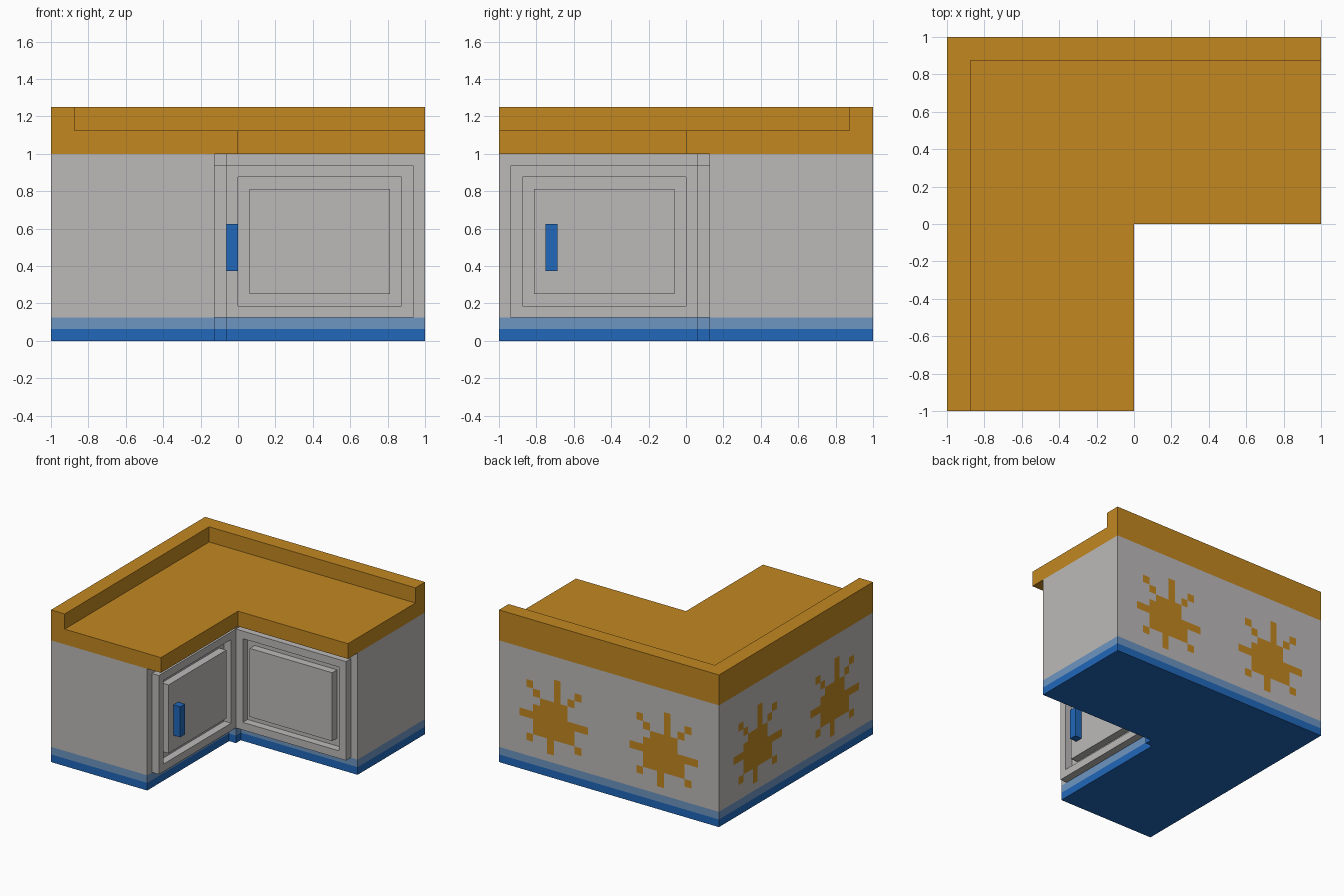
import bpy, bmesh

if "Cube" in bpy.data.objects:
    bpy.data.objects.remove(bpy.data.objects["Cube"])

P = 1 / 16  # design grid step


def srgb(r, g, b):
    def lin(c):
        c /= 255
        return c / 12.92 if c <= 0.04045 else ((c + 0.055) / 1.055) ** 2.4
    return (lin(r), lin(g), lin(b), 1)


def material(name, rgb):
    m = bpy.data.materials.new(name)
    m.diffuse_color = srgb(*rgb)
    m.use_nodes = True
    m.node_tree.nodes["Principled BSDF"].inputs["Base Color"].default_value = m.diffuse_color
    return m


ORANGE = material("orange", (194, 135, 33))
GREY = material("light grey", (188, 186, 185))
BLUE = material("blue", (33, 104, 186))
PALE = material("pale blue", (109, 149, 193))


def finish(name, bm, mats, recalc=True):
    if recalc:
        bmesh.ops.recalc_face_normals(bm, faces=bm.faces)
    me = bpy.data.meshes.new(name)
    bm.to_mesh(me)
    bm.free()
    for m in mats:
        me.materials.append(m)
    ob = bpy.data.objects.new(name, me)
    bpy.context.collection.objects.link(ob)
    return ob


def prism(bm, outline, levels):
    """Extrude a floor outline through the given heights, one band per gap."""
    rings = [[bm.verts.new((x, y, z)) for x, y in outline] for z in levels]
    n = len(outline)
    bm.faces.new(rings[0][::-1])
    for band, (a, b) in enumerate(zip(rings, rings[1:])):
        for i in range(n):
            j = (i + 1) % n
            bm.faces.new((a[i], a[j], b[j], b[i])).material_index = band
    bm.faces.new(rings[-1]).material_index = len(levels) - 2


def box(bm, x0, x1, y0, y1, z0, z1):
    prism(bm, [(x0, y0), (x1, y0), (x1, y1), (x0, y1)], [z0, z1])


def l_shape(ix, iy):
    return [(-1, -1), (ix, -1), (ix, iy), (1, iy), (1, 1), (-1, 1)]


# Cabinet body with painted plinth bands and a post in the inner corner
bm = bmesh.new()
prism(bm, [(-1, -1), (-2 * P, -1), (-2 * P, P), (-P, P), (-P, 2 * P),
           (1, 2 * P), (1, 1), (-1, 1)], [0, P, 2 * P, 1])
finish("cabinet_body", bm, [BLUE, PALE, GREY])

# Worktop slab and raised rim along the two walls
bm = bmesh.new()
prism(bm, l_shape(0, 0), [1, 1.125])
finish("worktop", bm, [ORANGE])
bm = bmesh.new()
prism(bm, l_shape(-0.875, 0.875), [1.125, 1.25])
finish("worktop_rim", bm, [ORANGE])


# Doors: a square frame and a centre panel with a groove between them
def door(name, swap):
    y0, y1 = P, 2 * P
    parts = {
        "frame": [(-P, 0, 2 * P, 15 * P), (14 * P, 15 * P, 2 * P, 15 * P),
                  (0, 14 * P, 2 * P, 3 * P), (0, 14 * P, 14 * P, 15 * P)],
        "panel": [(P, 13 * P, 4 * P, 13 * P)],
    }
    for part, boxes in parts.items():
        bm = bmesh.new()
        for x0, x1, z0, z1 in boxes:
            box(bm, x0, x1, y0, y1, z0, z1)
        if swap:
            for v in bm.verts:
                v.co.x, v.co.y = -v.co.y, -v.co.x
        finish(f"{name}_{part}", bm, [GREY])


door("right_door", False)
door("left_door", True)

# Handle on the left door
bm = bmesh.new()
box(bm, -P, 0, -12 * P, -11 * P, 6 * P, 10 * P)
finish("door_handle", bm, [BLUE])

# Painted splats: (row, first column, last column) on a 16 x 16 grid
SPLAT = [(12, 8, 8), (11, 8, 8), (10, 8, 8), (9, 6, 9), (8, 5, 9), (7, 3, 12),
         (6, 5, 10), (5, 6, 9), (4, 7, 7), (3, 7, 7),
         (11, 4, 4), (10, 5, 5), (10, 10, 10), (11, 11, 11),
         (4, 4, 4), (5, 5, 5), (5, 10, 10), (4, 11, 11)]
OFF = 1.002


def splats(name, place):
    bm = bmesh.new()
    for start in (0, 1):
        for row, c0, c1 in SPLAT:
            u0, u1 = start + c0 * P, start + (c1 + 1) * P
            z0, z1 = row * P, (row + 1) * P
            bm.faces.new([bm.verts.new(place(u, z)) for u, z in
                          ((u0, z0), (u1, z0), (u1, z1), (u0, z1))])
    finish(name, bm, [ORANGE], recalc=False)


splats("back_splats", lambda u, z: (1 - u, OFF, z))
splats("left_splats", lambda u, z: (-OFF, 1 - u, z))
